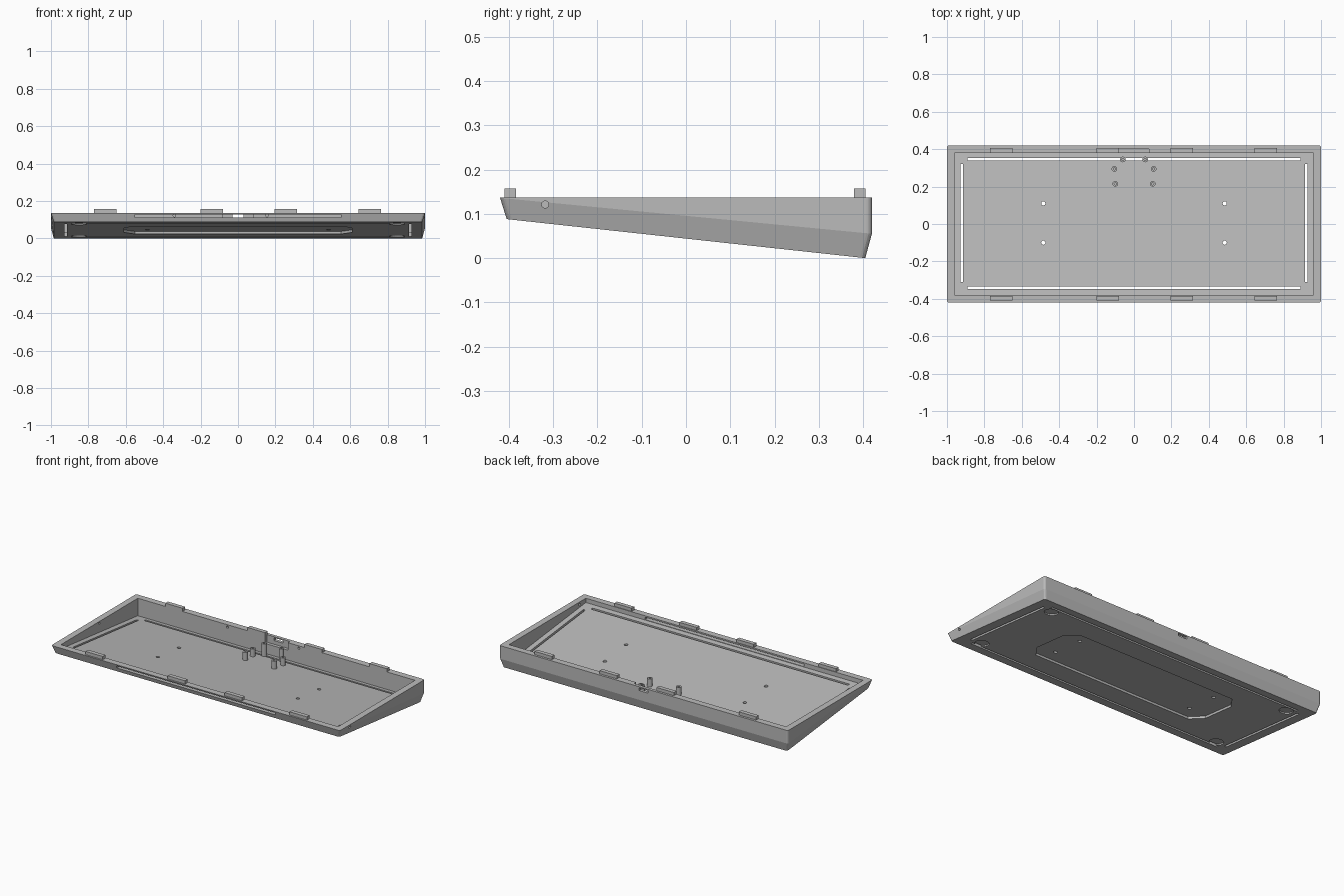
import bpy, bmesh, math

if "Cube" in bpy.data.objects:
    bpy.data.objects.remove(bpy.data.objects["Cube"])

grey = bpy.data.materials.new("plain grey")
grey.use_nodes = True
COLOUR = (0.5, 0.5, 0.5, 1)
grey.diffuse_color = COLOUR
grey.node_tree.nodes["Principled BSDF"].inputs["Base Color"].default_value = COLOUR

TOP = 0.137


# Sloping planes of the case
def bottom(y):
    return 0.088 * (0.405 - y) / 0.81


def floor(y):
    return bottom(y) + 0.025


def fold(y):
    return TOP - 0.001 - 0.081 * (y + 0.42) / 0.84


# Outlines
def rect(x0, x1, y0, y1):
    return [(x0, y0), (x1, y0), (x1, y1), (x0, y1)]


def rounded(hx, hy, r, n=4):
    pts = []
    for q, (sx, sy) in enumerate([(1, 1), (-1, 1), (-1, -1), (1, -1)]):
        for i in range(n + 1):
            a = math.pi / 2 * (q + i / n)
            pts.append((sx * (hx - r) + r * math.cos(a), sy * (hy - r) + r * math.sin(a)))
    return pts


def circle(x, y, r, n=24):
    return [(x + r * math.cos(math.tau * i / n), y + r * math.sin(math.tau * i / n))
            for i in range(n)]


# Loft equal outlines, each at a height that is a number or a function of y
def loft(name, *levels):
    bm = bmesh.new()
    loops = [[bm.verts.new((x, y, z(y) if callable(z) else z)) for x, y in pts]
             for pts, z in levels]
    n = len(loops[0])
    for a, b in zip(loops, loops[1:]):
        for i in range(n):
            j = (i + 1) % n
            bm.faces.new((a[i], a[j], b[j], b[i]))
    bm.faces.new(loops[0][::-1])
    bm.faces.new(loops[-1])
    bmesh.ops.recalc_face_normals(bm, faces=bm.faces)
    mesh = bpy.data.meshes.new(name)
    bm.to_mesh(mesh)
    bm.free()
    mesh.materials.append(grey)
    obj = bpy.data.objects.new(name, mesh)
    bpy.context.collection.objects.link(obj)
    return obj


def prism(name, pts, z0, z1):
    return loft(name, (pts, z0), (pts, z1))


def carve(target, cutter):
    mod = target.modifiers.new("carve", "BOOLEAN")
    mod.operation, mod.solver, mod.object = "DIFFERENCE", "EXACT", cutter
    bpy.context.view_layer.objects.active = target
    bpy.ops.object.modifier_apply(modifier=mod.name)
    bpy.data.objects.remove(cutter)


def carve_prism(target, pts, z0, z1):
    carve(target, prism("cutter", pts, z0, z1))


def carve_bore(target, location, r, depth, rotation):
    bpy.ops.mesh.primitive_cylinder_add(vertices=16, radius=r, depth=depth,
                                        location=location, rotation=rotation)
    cutter = bpy.context.object
    cutter.data.materials.append(grey)
    carve(target, cutter)


# Wedge tray with a folded, inward-leaning lower belt
tray = loft("tray", (rounded(0.985, 0.405, 0.012), bottom),
            (rounded(1, 0.42, 0.012), fold), (rounded(1, 0.42, 0.012), TOP))
carve_prism(tray, rect(-0.96, 0.96, -0.38, 0.38), floor, 0.3)

# Narrow slots through the floor
for y in (-0.34, 0.347):
    carve_prism(tray, rect(-0.89, 0.89, y - 0.007, y + 0.007), -0.1, 0.13)
for x in (-0.92, 0.92):
    carve_prism(tray, rect(x - 0.007, x + 0.007, -0.31, 0.32), -0.1, 0.13)

# Chamfered recess under the floor
recess = [(0.61, -0.11), (0.61, 0.11), (0.55, 0.19), (-0.55, 0.19),
          (-0.61, 0.11), (-0.61, -0.11), (-0.55, -0.19), (0.55, -0.19)]
carve_prism(tray, recess, lambda y: bottom(y) - 0.05, lambda y: bottom(y) + 0.014)

# Screw holes and shallow foot pockets
for sx in (-1, 1):
    for y in (-0.1, 0.11):
        carve_prism(tray, circle(sx * 0.485, y, 0.011), -0.1, 0.13)
    for y in (-0.3, 0.3):
        carve_prism(tray, circle(sx * 0.85, y, 0.04),
                    lambda v: bottom(v) - 0.05, lambda v: bottom(v) + 0.008)

# Long front slot, rear connector notch and port
carve_prism(tray, rect(-0.55, 0.55, -0.45, -0.37), 0.113, 0.128)
carve_prism(tray, rect(-0.08, 0.08, 0.37, 0.4), 0.09, 0.2)
carve_prism(tray, rect(-0.03, 0.03, 0.39, 0.45), 0.113, 0.13)

# Small bores in the walls
quarter = math.pi / 2
carve_bore(tray, (0.98, -0.318, 0.121), 0.008, 0.1, (0, quarter, 0))
carve_bore(tray, (-0.96, 0, 0.125), 0.006, 0.03, (0, quarter, 0))
for x in (-0.34, 0.155):
    carve_bore(tray, (x, 0.38, 0.122), 0.007, 0.03, (quarter, 0, 0))

# Alignment tabs on the front and rear rims
for side, y in (("front", -0.397), ("rear", 0.393)):
    for x in (-0.71, -0.14, 0.255, 0.705):
        prism(side + "_tab", rect(x - 0.06, x + 0.06, y - 0.013, y + 0.013),
              TOP - 0.002, 0.157)

# Hollow standoffs for the circuit board
for x, y, h in ((0.105, 0.295, 0.05), (0.1, 0.215, 0.05), (0.06, 0.345, 0.08)):
    for sx in (-1, 1):
        post = prism("standoff", circle(sx * x, y, 0.015),
                     lambda v: floor(v) - 0.003, floor(y) + h)
        carve_prism(post, circle(sx * x, y, 0.006, 16), floor(y) + 0.01, 0.3)
